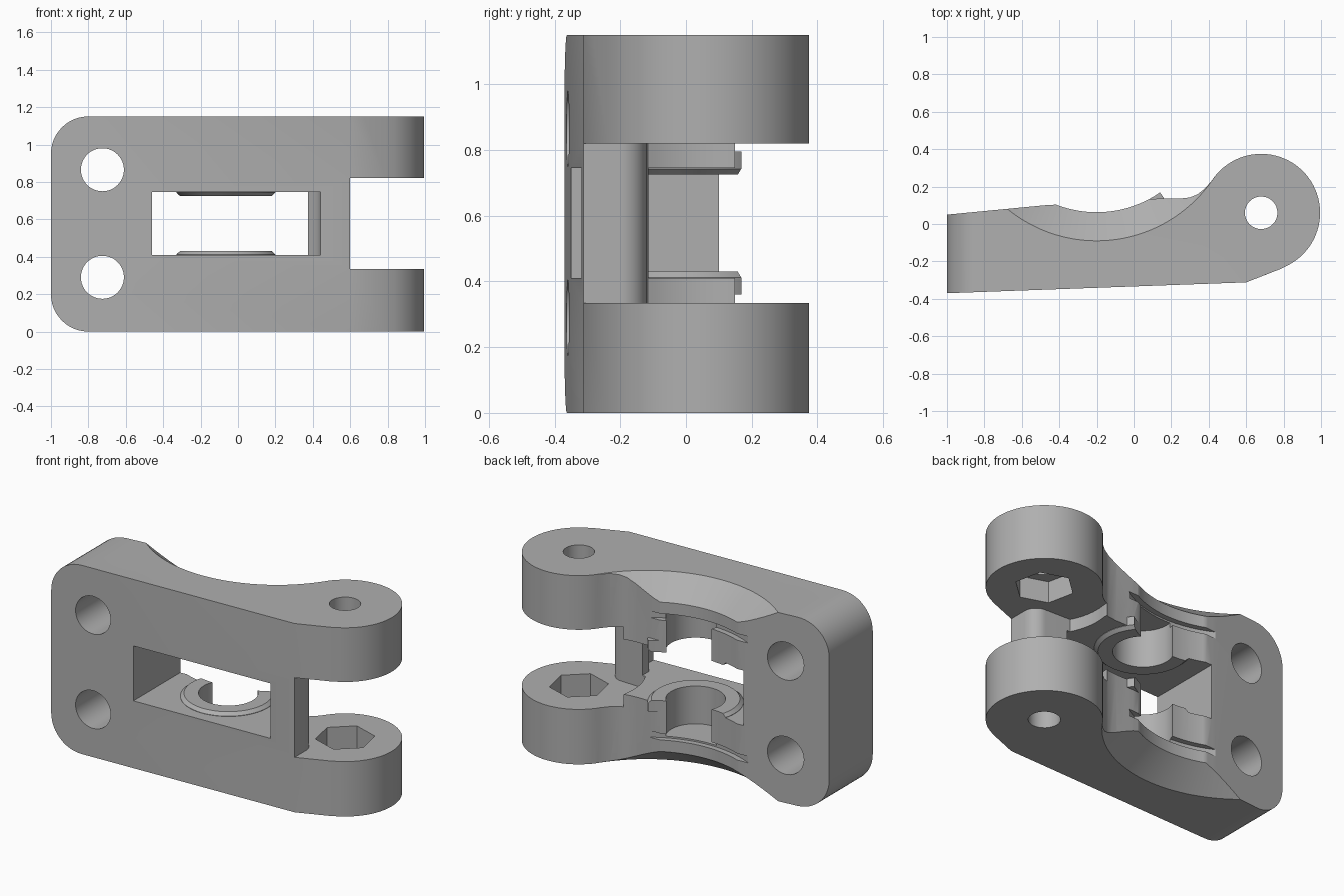
import bpy, bmesh
from math import cos, sin, radians, pi

cube = bpy.data.objects.get("Cube")
if cube:
    bpy.data.objects.remove(cube, do_unlink=True)

grey = bpy.data.materials.new("plain_grey")
grey.use_nodes = True
colour = (0.43, 0.43, 0.43, 1)
grey.diffuse_color = colour
grey.node_tree.nodes["Principled BSDF"].inputs["Base Color"].default_value = colour

HEIGHT = 1.15
PIVOT = (0.68, 0.06)
SADDLE = (-0.2, 0.663)
BOSS = (-0.065, 0.0)


def arc(centre, r, start, end, steps):
    """Points along an arc, angles in degrees."""
    angles = [radians(start + (end - start) * i / steps) for i in range(steps + 1)]
    return [(centre[0] + r * cos(a), centre[1] + r * sin(a)) for a in angles]


def loft(name, rings):
    """Solid skinned through equal rings of points, capped at both ends."""
    bm = bmesh.new()
    loops = [[bm.verts.new(p) for p in ring] for ring in rings]
    n = len(loops[0])
    for a, b in zip(loops, loops[1:]):
        for i in range(n):
            j = (i + 1) % n
            bm.faces.new((a[i], a[j], b[j], b[i]))
    bm.faces.new(loops[0][::-1])
    bm.faces.new(loops[-1])
    bmesh.ops.recalc_face_normals(bm, faces=bm.faces)
    mesh = bpy.data.meshes.new(name)
    bm.to_mesh(mesh)
    bm.free()
    mesh.materials.append(grey)
    ob = bpy.data.objects.new(name, mesh)
    bpy.context.collection.objects.link(ob)
    return ob


def prism(name, pts, lo, hi, axis="z"):
    if axis == "z":
        return loft(name, [[(u, v, w) for u, v in pts] for w in (lo, hi)])
    return loft(name, [[(u, w, v) for u, v in pts] for w in (lo, hi)])


def lathe(name, profile, centre, sides=64, turn=0):
    """Solid of revolution about a vertical axis from (radius, z) pairs."""
    return loft(name, [[(centre[0] + r * cos(radians(turn) + 2 * pi * i / sides),
                         centre[1] + r * sin(radians(turn) + 2 * pi * i / sides), z)
                        for i in range(sides)] for r, z in profile])


def combine(target, tool, operation="DIFFERENCE"):
    mod = target.modifiers.new(tool.name, "BOOLEAN")
    mod.operation = operation
    mod.solver = "EXACT"
    mod.object = tool
    bpy.context.view_layer.objects.active = target
    bpy.ops.object.modifier_apply(modifier=mod.name)
    bpy.data.objects.remove(tool, do_unlink=True)


def flip(profile):
    return [(r, HEIGHT - z) for r, z in profile]


# Plan outline of the arm with its round knuckle
outline = [(-1, -0.37), (0.6, -0.312), (0.79, -0.238)]
outline += arc(PIVOT, 0.315, -65, 147, 48)
outline += [(0.38, 0.19), (0.34, 0.159), (0.3, 0.142), (0.24, 0.135), (0.12, 0.135), (-0.48, 0.1), (-1, 0.05)]
body = prism("clevis_arm", outline, 0, HEIGHT)

# Rounded corners at the mounting end
corner = 0.2
plate = [(1.2, -0.1), (1.2, HEIGHT + 0.1), (-0.8, HEIGHT + 0.1)]
plate = [(1.2, 0), (1.2, HEIGHT)]
plate += arc((-1 + corner, HEIGHT - corner), corner, 90, 180, 12)
plate += arc((-1 + corner, corner), corner, 180, 270, 12)
combine(body, prism("corner_shape", plate, -0.6, 0.6, "y"), "INTERSECT")

# Knuckle slot, leaving a rounded pillar at the front
slot = [(0.6, -0.6), (1.3, -0.6), (1.3, 0.6), (0.316, 0.6)]
slot += arc(PIVOT, 0.37, 170, 208, 10)
slot += arc((0.52, -0.2), 0.08, 90, 0, 10)
combine(body, prism("slot_cutter", slot, 0.335, 0.82))

# Window through the arm
window = [(-0.46, -0.6), (0.44, -0.6), (0.44, -0.27), (0.425, -0.23), (0.4, -0.2),
          (0.375, -0.18), (0.375, -0.11), (0.35, 0.02), (0.35, 0.6), (-0.46, 0.6)]
combine(body, prism("window_cutter", window, 0.41, 0.745))

# Raised bearing rings on both inner faces
ring = [(0.265, 0.36), (0.265, 0.412), (0.245, 0.43)]
ring_top = [(r, 1.155 - z) for r, z in ring]
for profile in (ring, ring_top):
    combine(body, lathe("bearing_ring", profile, BOSS), "UNION")

# Round saddle scooped from the back, with outer chamfers and grooves
half = [(0.7785, -0.02), (0.6, 0.12), (0.6, 0.19), (0.633, 0.19), (0.633, 0.23), (0.6, 0.23)]
combine(body, lathe("saddle_cutter", half + flip(half)[::-1], SADDLE, 128))

# Blind bearing sockets, pivot bore and nut pockets
socket = [(0.165, 0.2), (0.165, 0.5)]
pocket = [(0.165, 0.2), (0.165, 0.45)]
for mirror in (list, flip):
    combine(body, lathe("socket_cutter", mirror(socket), BOSS))
    combine(body, lathe("nut_pocket_cutter", mirror(pocket), PIVOT, 6, 42))
combine(body, lathe("bore_cutter", [(0.087, -0.2), (0.087, 1.4)], PIVOT, 32))

# Mounting holes
for z in (0.29, 0.865):
    circle = arc((-0.725, z), 0.115, 0, 352.5, 47)
    combine(body, prism("mounting_hole_cutter", circle, -0.7, 0.7, "y"))

bpy.ops.object.select_all(action="DESELECT")
body.select_set(True)
bpy.context.view_layer.objects.active = body
bpy.ops.object.shade_smooth_by_angle(angle=radians(25))
